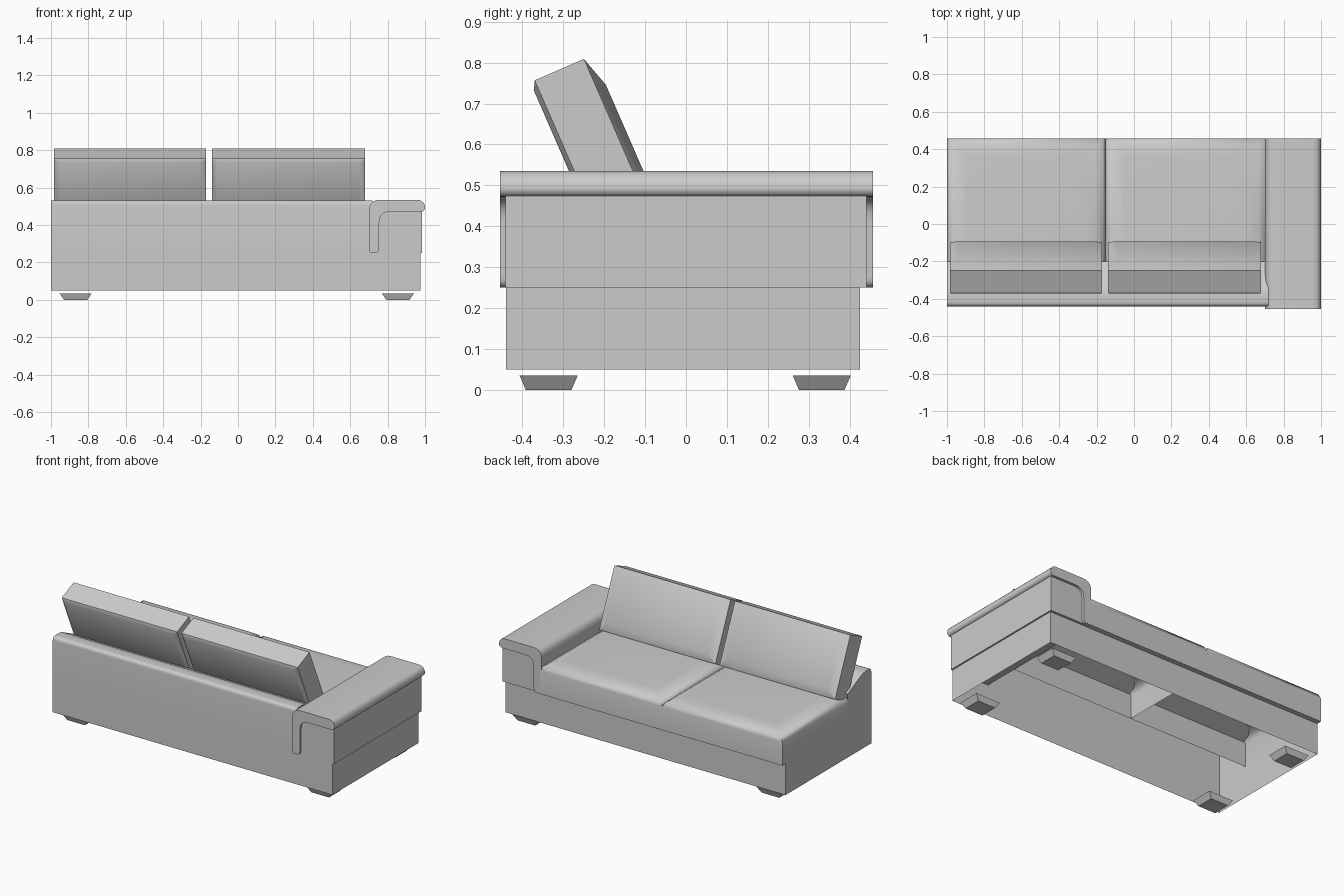
import bpy, bmesh, math
from mathutils import Vector

cube = bpy.data.objects.get("Cube")
if cube:
    bpy.data.objects.remove(cube, do_unlink=True)

# One upholstery colour for everything
fabric = bpy.data.materials.new("grey fabric")
fabric.use_nodes = True
GREY = (0.6, 0.6, 0.6, 1)
fabric.diffuse_color = GREY
fabric.node_tree.nodes["Principled BSDF"].inputs["Base Color"].default_value = GREY


def finish(bm, name, smooth=None):
    bmesh.ops.recalc_face_normals(bm, faces=bm.faces)
    mesh = bpy.data.meshes.new(name)
    bm.to_mesh(mesh)
    bm.free()
    obj = bpy.data.objects.new(name, mesh)
    bpy.context.collection.objects.link(obj)
    mesh.materials.append(fabric)
    if smooth:
        bpy.ops.object.select_all(action='DESELECT')
        obj.select_set(True)
        bpy.context.view_layer.objects.active = obj
        bpy.ops.object.shade_smooth_by_angle(angle=math.radians(smooth))
    return obj


def loft(name, rings, cap_start=True, cap_end=True, smooth=None):
    """Skin a list of closed rings that have equal point counts."""
    bm = bmesh.new()
    loops = [[bm.verts.new(p) for p in ring] for ring in rings]
    for a, b in zip(loops, loops[1:]):
        for i in range(len(a)):
            j = (i + 1) % len(a)
            bm.faces.new((a[i], a[j], b[j], b[i]))
    if cap_start:
        bm.faces.new(loops[0])
    if cap_end:
        bm.faces.new(loops[-1])
    return finish(bm, name, smooth)


def rect(x0, x1, y0, y1, z):
    return [(x0, y0, z), (x1, y0, z), (x1, y1, z), (x0, y1, z)]


def rounded(corners, steps=5):
    """Round a polygon given as (u, v, radius) corners."""
    out = []
    for i, (u, v, r) in enumerate(corners):
        p = Vector((u, v))
        a = (Vector(corners[i - 1][:2]) - p).normalized()
        b = (Vector(corners[(i + 1) % len(corners)][:2]) - p).normalized()
        if r == 0:
            out.append(p)
            continue
        s, e = p + a * r, p + b * r
        for k in range(steps + 1):
            t = k / steps
            out.append(s * (1 - t) ** 2 + p * 2 * t * (1 - t) + e * t * t)
    return out


# Open plinth walls
loft("base_frame", [rect(-1, 0.975, -0.44, 0.425, z) for z in (0.05, 0.25)], False, False)

# Backrest frame with a top sloping down to the seat
back = rounded([(-0.44, 0.25, 0), (-0.44, 0.532, 0.025), (-0.36, 0.532, 0.03),
                (-0.2, 0.455, 0), (-0.2, 0.25, 0)])
bm = bmesh.new()
ends = [[bm.verts.new((x, p.x, p.y)) for p in back] for x in (-1, 0.72)]
for i in range(len(back) - 2):
    bm.faces.new((ends[0][i], ends[0][i + 1], ends[1][i + 1], ends[1][i]))
for end in ends:
    bm.faces.new(end)
finish(bm, "back_frame", 40)

# Seat cushions, open underneath, with softened edges
for side, x0, x1 in (("right", -1, -0.153), ("left", -0.153, 0.71)):
    loft(side + "_seat_cushion", [
        rect(x0, x1, -0.21, 0.425, 0.25),
        rect(x0, x1, -0.21, 0.457, 0.25),
        rect(x0, x1, -0.21, 0.457, 0.4),
        rect(x0 + 0.012, x1 - 0.012, -0.21, 0.45, 0.425),
        rect(x0 + 0.045, x1 - 0.045, -0.21, 0.42, 0.445),
        rect(x0 + 0.1, x1 - 0.1, -0.21, 0.36, 0.452),
    ], cap_start=False, smooth=50)

# Leaning back cushions: rings from the rear face to the front face
down = Vector((0, 0.4, -0.917))
forward = Vector((0, 0.917, 0.4))
top_rear = Vector((0, -0.37, 0.757))


def cushion_ring(x0, x1, depth, side, top, bottom):
    hi = top_rear + forward * depth + down * top
    lo = top_rear + forward * depth + down * (0.385 - bottom)
    dx = Vector((1, 0, 0))
    return [hi + dx * (x0 + side), hi + dx * (x1 - side),
            lo + dx * (x1 - side), lo + dx * (x0 + side)]


for side, x0, x1 in (("right", -0.985, -0.17), ("left", -0.14, 0.68)):
    loft(side + "_back_cushion", [
        cushion_ring(x0, x1, -0.012, 0.03, 0.022, 0.022),
        cushion_ring(x0, x1, 0, 0, 0, 0),
        cushion_ring(x0, x1, 0.131, 0, 0, 0),
        cushion_ring(x0, x1, 0.155, 0.05, 0.08, 0.05),
    ], smooth=35)

# Arm: inner panel plus the padded hook draped over it
loft("arm_panel", [rect(0.72, 0.985, -0.441, 0.441, z) for z in (0.25, 0.48)])
hook = rounded([(0.7, 0.25, 0.02), (0.7, 0.535, 0.06), (1.0, 0.535, 0.045),
                (1.0, 0.472, 0.025), (0.755, 0.472, 0.06), (0.755, 0.25, 0.025)])
loft("arm_pad", [[(p.x, y, p.y) for p in hook] for y in (-0.455, 0.457)], smooth=40)

# Tapered feet
for end, x in (("right", -0.868), ("left", 0.855)):
    for row, y in (("front", -0.336), ("rear", 0.332)):
        loft(f"{row}_{end}_foot", [
            rect(x - w, x + w, y - d, y + d, z)
            for w, d, z in ((0.062, 0.056, 0), (0.087, 0.071, 0.035))])
